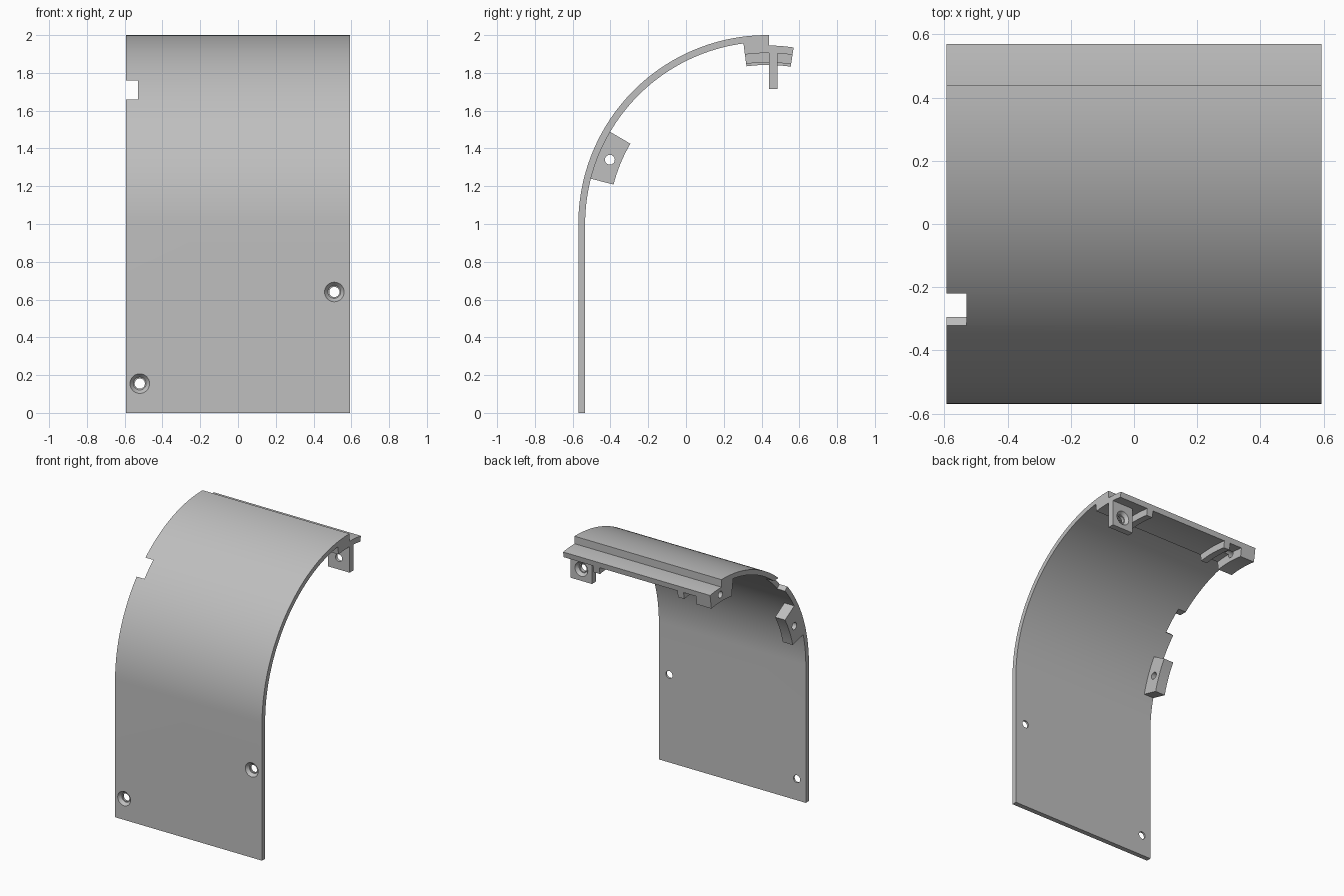
import bpy, bmesh
from math import radians, sin, cos
from mathutils import Matrix, Vector

if "Cube" in bpy.data.objects:
    bpy.data.objects.remove(bpy.data.objects["Cube"])

W = 0.593             # half width
CY, CZ = 0.43, 1.0    # centre of the bend
INNER = 0.964         # inner radius of the bent sheet

grey = bpy.data.materials.new("plain_grey")
grey.use_nodes = True
colour = (0.52, 0.52, 0.52, 1)
grey.diffuse_color = colour
grey.node_tree.nodes["Principled BSDF"].inputs["Base Color"].default_value = colour


def finish(name, bm):
    bmesh.ops.recalc_face_normals(bm, faces=bm.faces)
    mesh = bpy.data.meshes.new(name)
    bm.to_mesh(mesh)
    bm.free()
    mesh.materials.append(grey)
    obj = bpy.data.objects.new(name, mesh)
    bpy.context.collection.objects.link(obj)
    return obj


def prism(name, outline, x0, x1):
    """Extrude a (y, z) outline along x."""
    bm = bmesh.new()
    face = bm.faces.new([bm.verts.new((x0, y, z)) for y, z in outline])
    new = bmesh.ops.extrude_face_region(bm, geom=[face])["geom"]
    verts = [v for v in new if isinstance(v, bmesh.types.BMVert)]
    bmesh.ops.translate(bm, verts=verts, vec=(x1 - x0, 0, 0))
    return finish(name, bm)


def on_arc(r, deg):
    a = radians(deg)
    return (CY - r * cos(a), CZ + r * sin(a))


def arc(r, a0, a1, n):
    return [on_arc(r, a0 + (a1 - a0) * i / n) for i in range(n + 1)]


def sector(name, r0, r1, a0, a1, x0, x1, n=8):
    return prism(name, arc(r1, a0, a1, n) + arc(r0, a1, a0, n), x0, x1)


def cone(start, end, r0, r1):
    """Round cutter running from start to end."""
    start, end = Vector(start), Vector(end)
    d = end - start
    turn = d.to_track_quat('Z', 'Y').to_matrix().to_4x4()
    bm = bmesh.new()
    bmesh.ops.create_cone(bm, cap_ends=True, segments=32, radius1=r0, radius2=r1,
                          depth=d.length, matrix=Matrix.Translation((start + end) / 2) @ turn)
    return finish("cutter", bm)


def cut(obj, cutter):
    mod = obj.modifiers.new("cut", 'BOOLEAN')
    mod.operation = 'DIFFERENCE'
    mod.solver = 'EXACT'
    mod.object = cutter
    bpy.context.view_layer.objects.active = obj
    bpy.ops.object.modifier_apply(modifier=mod.name)
    bpy.data.objects.remove(cutter)


def countersunk(obj, x, z, y_face, inward):
    """Screw hole along y with a conical recess from y_face."""
    cut(obj, cone((x, y_face - 0.1 * inward, z), (x, y_face + 0.1 * inward, z), 0.027, 0.027))
    cut(obj, cone((x, y_face - 0.005 * inward, z), (x, y_face + 0.022 * inward, z), 0.056, 0.034))


# Bent sheet: straight front, quarter bend to the top
outer = [(CY - 1, 0)] + arc(1.0, 0, 90.5, 48)
inner = arc(INNER, 90.5, 0, 48) + [(CY - INNER, 0)]
panel = prism("bent_panel", outer + inner, -W, W)
countersunk(panel, 0.51, 0.64, CY - 1, 1)
countersunk(panel, -0.52, 0.155, CY - 1, 1)

# Notch in the side edge
notch = [on_arc(1.1, 41.3), on_arc(0.9, 41.3), (0.0, 1.76), (-0.5, 1.76)]
cut(panel, prism("cutter", notch, -W - 0.1, -0.53))

# Stepped lip tucked under the top edge
lip = sector("rear_lip", 0.905, 0.945, 82.5, 98.5, -W, W)
lip_step = sector("lip_step", 0.94, INNER + 0.001, 82.5, 90.5, -W, W)

# End block and ribs below the lip
end_block = sector("lip_end_block", 0.842, 0.91, 82.5, 98.5, -W, -0.475)
for part in (end_block, lip):
    cut(part, cone((-W - 0.1, 0.45, 1.895), (-0.44, 0.45, 1.895), 0.024, 0.024))
ribs = [sector(name, 0.855, 0.91, 82.5, 98.5, x - 0.025, x + 0.025)
        for name, x in (("left_rib", 0.33), ("right_rib", -0.35))]

# Hanging screw tab
tab = prism("screw_tab", [(0.44, 1.715), (0.485, 1.715), (0.485, 1.92), (0.44, 1.92)], 0.42, W)
countersunk(tab, 0.505, 1.80, 0.485, -1)

# Side mounting block with cross hole
side_block = sector("side_block", 0.84, INNER + 0.004, 14.4, 30.4, -W, -0.513)
cut(side_block, cone((-W - 0.1, -0.403, 1.34), (-0.4, -0.403, 1.34), 0.026, 0.026))

# Smooth the bends, keep the corners crisp
bpy.ops.object.select_all(action='DESELECT')
for obj in [panel, lip, lip_step, end_block, tab, side_block] + ribs:
    obj.select_set(True)
bpy.context.view_layer.objects.active = panel
bpy.ops.object.shade_smooth_by_angle(angle=radians(25))
